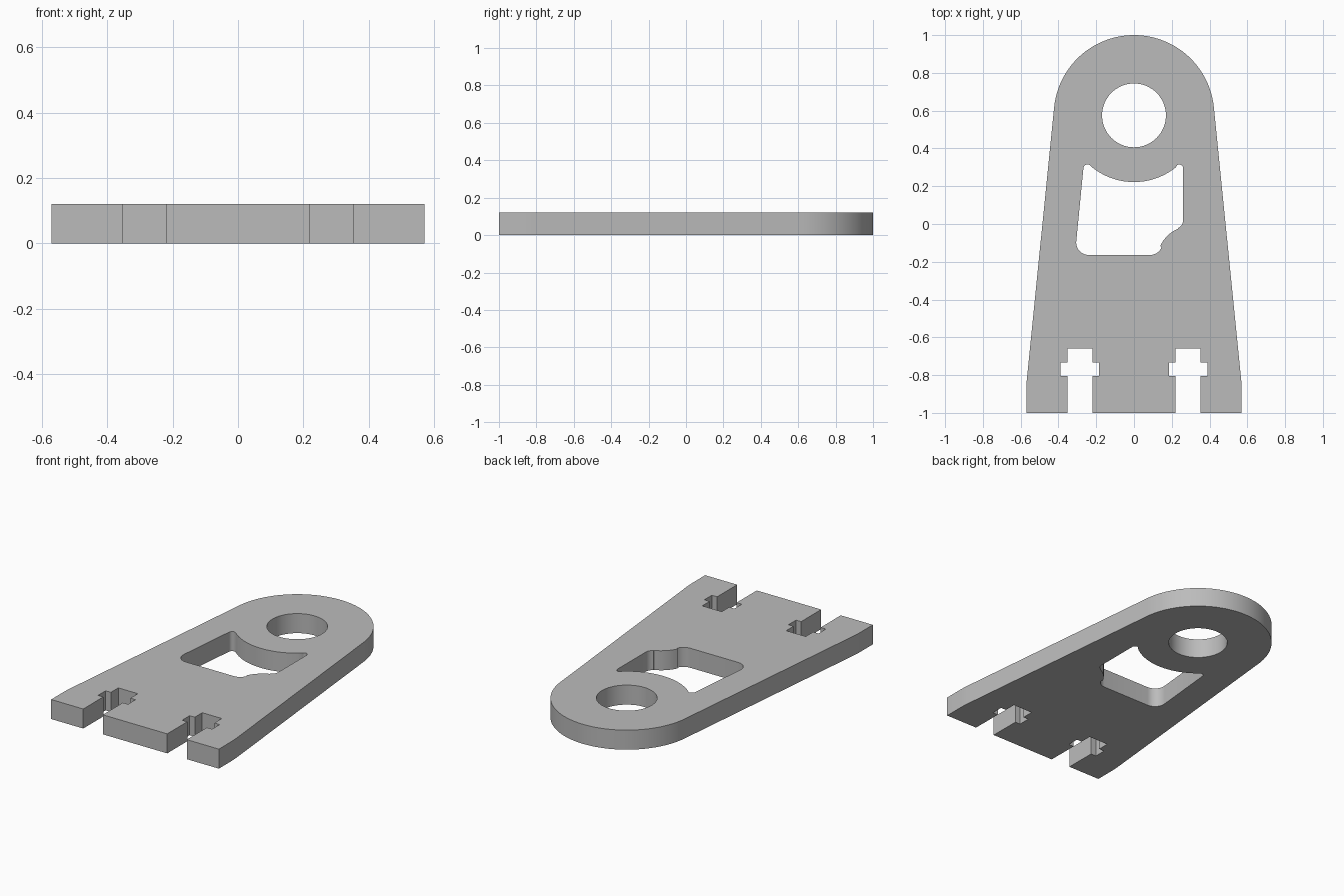
import bpy
import bmesh
from math import radians, cos, sin

THICKNESS = 0.12
EYE_Y = 0.575

cube = bpy.data.objects.get("Cube")
if cube:
    bpy.data.objects.remove(cube, do_unlink=True)


def arc(cx, cy, r, start, end, steps):
    """Points along an arc, angles in degrees."""
    angles = [radians(start + (end - start) * i / steps) for i in range(steps + 1)]
    return [(cx + r * cos(a), cy + r * sin(a)) for a in angles]


def add_loop(bm, points):
    verts = [bm.verts.new((x, y, 0)) for x, y in points]
    for a, b in zip(verts, verts[1:] + verts[:1]):
        bm.edges.new((a, b))


# Half outline: cross-shaped slot, foot, tapered side and rounded head
slot = [(0.219, -1), (0.219, -0.805), (0.184, -0.805), (0.184, -0.732),
        (0.219, -0.732), (0.219, -0.66), (0.352, -0.66), (0.352, -0.732),
        (0.388, -0.732), (0.388, -0.805), (0.352, -0.805), (0.352, -1)]
foot = [(0.57, -1), (0.57, -0.87), (0.5685, -0.835), (0.565, -0.8)]
head = arc(0, EYE_Y, 0.425, 5.7, 90, 32)
half = slot + foot + head
outline = half + [(-x, y) for x, y in reversed(half[:-1])]

# Round pivot hole
pivot_hole = arc(0, EYE_Y, 0.169, 0, 360, 64)[:-1]

# Window with a scooped top, two narrow horns and a notched corner
window = (arc(-0.24, -0.098, 0.066, 175, 270, 10)
          + arc(0.085, -0.098, 0.066, 270, 335, 8)
          + arc(0.305, -0.193, 0.183, 155, 113, 8)
          + arc(0.215, 0.02, 0.045, -65, 0, 8)
          + arc(0.24, 0.295, 0.02, 0, 125, 8)
          + arc(0, EYE_Y, 0.353, -51, -129, 24)
          + arc(-0.246, 0.293, 0.022, 55, 175, 8))

# Fill the flat profile and give it thickness
bm = bmesh.new()
for loop in (outline, pivot_hole, window):
    add_loop(bm, loop)
bmesh.ops.triangle_fill(bm, use_beauty=True, edges=bm.edges[:], normal=(0, 0, 1))
result = bmesh.ops.extrude_face_region(bm, geom=bm.faces[:], use_keep_orig=True)
top = [v for v in result["geom"] if isinstance(v, bmesh.types.BMVert)]
bmesh.ops.translate(bm, vec=(0, 0, THICKNESS), verts=top)
bmesh.ops.recalc_face_normals(bm, faces=bm.faces[:])
mesh = bpy.data.meshes.new("bracket_plate")
bm.to_mesh(mesh)
bm.free()

# Plain grey material
grey = bpy.data.materials.new("grey")
grey.use_nodes = True
colour = (0.5, 0.5, 0.5, 1)
grey.diffuse_color = colour
grey.node_tree.nodes["Principled BSDF"].inputs["Base Color"].default_value = colour
mesh.materials.append(grey)

plate = bpy.data.objects.new("bracket_plate", mesh)
bpy.context.collection.objects.link(plate)
bpy.ops.object.select_all(action="DESELECT")
plate.select_set(True)
bpy.context.view_layer.objects.active = plate
bpy.ops.object.shade_smooth_by_angle(angle=radians(30))
